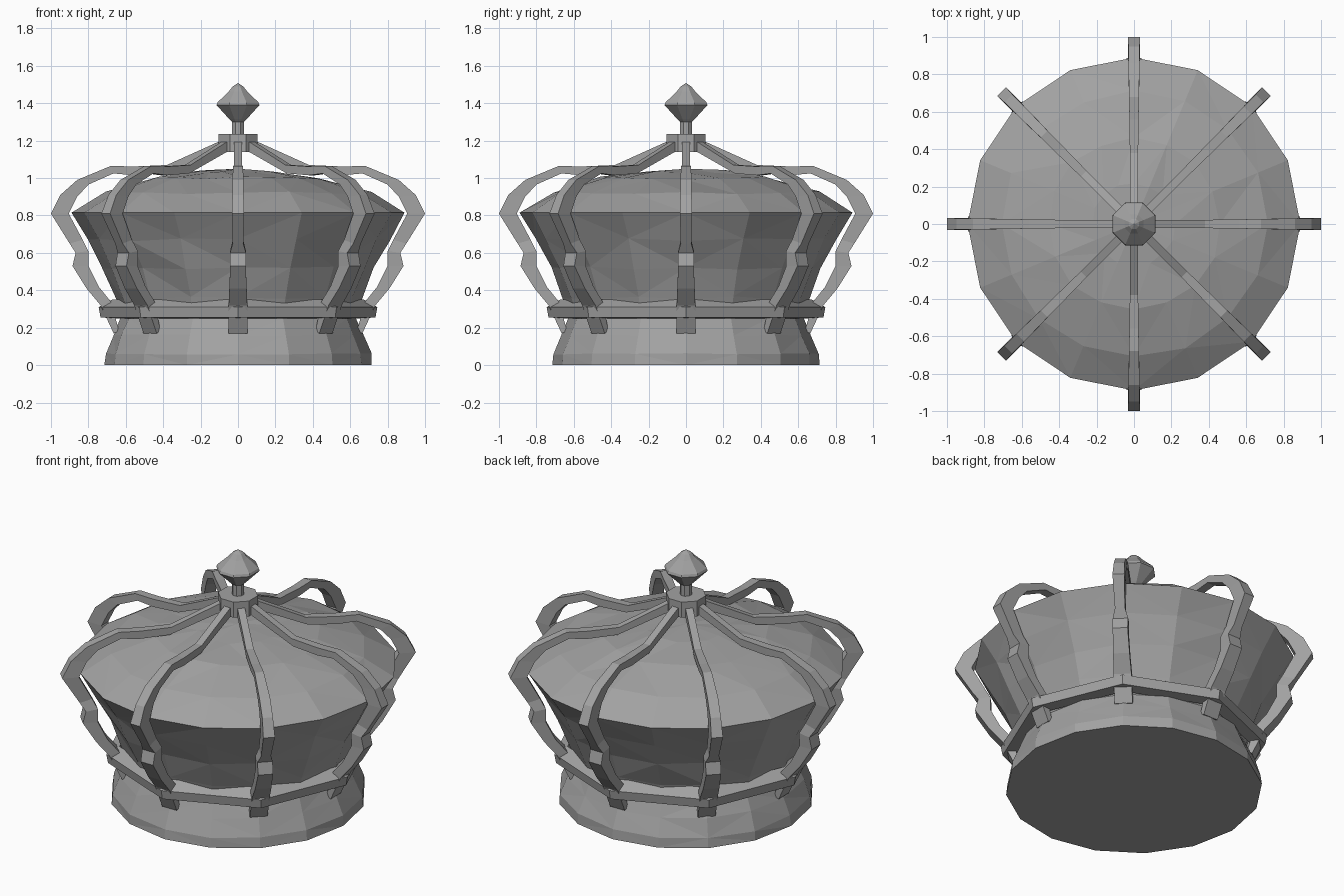
import bpy, bmesh, math, random

if "Cube" in bpy.data.objects:
    bpy.data.objects.remove(bpy.data.objects["Cube"])

random.seed(4)

grey = bpy.data.materials.new("plain grey")
grey.diffuse_color = (0.36, 0.36, 0.36, 1)
grey.use_nodes = True
grey.node_tree.nodes["Principled BSDF"].inputs["Base Color"].default_value = grey.diffuse_color


def finish(bm, name):
    bmesh.ops.recalc_face_normals(bm, faces=bm.faces[:])
    mesh = bpy.data.meshes.new(name)
    bm.to_mesh(mesh)
    bm.free()
    mesh.materials.append(grey)
    ob = bpy.data.objects.new(name, mesh)
    bpy.context.collection.objects.link(ob)
    return ob


def lathe(name, profile, sides, loop=False, jitter=0.0, fixed=()):
    """Turn (radius, z) points around z; loop closes the profile into a ring."""
    bm = bmesh.new()
    rows = []
    for i, (r, z) in enumerate(profile):
        if r == 0:
            rows.append([bm.verts.new((0, 0, z))])
            continue
        row = []
        for k in range(sides):
            a = 2 * math.pi * k / sides
            j = 0 if i in fixed else jitter
            rr = r + random.uniform(-j, j)
            zz = z + random.uniform(-j, j)
            row.append(bm.verts.new((rr * math.cos(a), rr * math.sin(a), zz)))
        rows.append(row)
    pairs = list(zip(rows, rows[1:]))
    if loop:
        pairs.append((rows[-1], rows[0]))
    for a, b in pairs:
        for k in range(sides):
            n = (k + 1) % sides
            if len(b) == 1:
                bm.faces.new((a[k], a[n], b[0]))
            else:
                bm.faces.new((a[k], a[n], b[n], b[k]))
    if not loop:
        for row in (rows[0], rows[-1]):
            if len(row) > 2:
                bm.faces.new(row)
    if jitter:
        bmesh.ops.triangulate(bm, faces=[f for f in bm.faces if len(f.verts) == 4])
    return finish(bm, name)


# Base band
lathe("base_band", [(0.715, 0), (0.71, 0.06), (0.67, 0.16), (0.63, 0.25)],
      16, jitter=0.005, fixed=(0, 3))

# Faceted cushion with a sharp rim and shallow dome
lathe("cushion", [(0.62, 0.24), (0.655, 0.36), (0.725, 0.52), (0.805, 0.67),
                  (0.89, 0.815), (0.71, 0.92), (0.46, 1.0), (0.22, 1.035), (0, 1.05)],
      16, jitter=0.009, fixed=(0, 4))

# Octagonal band tying the arches together
lathe("arch_ring", [(0.735, 0.255), (0.745, 0.31), (0.67, 0.352), (0.66, 0.25)],
      8, loop=True)

# Arch stations: outer r, outer z, inner r, inner z, half width
stations = [
    (0.665, 0.17, 0.635, 0.18, 0.05),
    (0.735, 0.32, 0.68, 0.34, 0.05),
    (0.81, 0.41, 0.745, 0.42, 0.046),
    (0.885, 0.53, 0.80, 0.53, 0.042),
    (0.868, 0.60, 0.80, 0.61, 0.043),
    (0.90, 0.65, 0.83, 0.67, 0.028),
    (1.00, 0.81, 0.905, 0.81, 0.033),
    (0.95, 0.91, 0.86, 0.90, 0.030),
    (0.86, 0.99, 0.80, 0.965, 0.030),
    (0.68, 1.065, 0.665, 1.025, 0.026),
    (0.56, 1.062, 0.56, 1.015, 0.025),
    (0.38, 1.07, 0.39, 1.025, 0.022),
    (0.28, 1.115, 0.29, 1.065, 0.021),
    (0.08, 1.205, 0.08, 1.15, 0.021),
]


def arch(name, angle):
    bm = bmesh.new()
    c, s = math.cos(angle), math.sin(angle)
    rings = []
    for ro, zo, ri, zi, w in stations:
        corners = ((ro, -w, zo), (ro, w, zo), (ri, w, zi), (ri, -w, zi))
        rings.append([bm.verts.new((r * c - t * s, r * s + t * c, z))
                      for r, t, z in corners])
    for a, b in zip(rings, rings[1:]):
        for k in range(4):
            n = (k + 1) % 4
            bm.faces.new((a[k], a[n], b[n], b[k]))
    bm.faces.new(rings[0])
    bm.faces.new(rings[-1])
    finish(bm, name)


for i in range(8):
    arch(f"arch_{i + 1}", i * math.pi / 4)

# Hub where the arches meet
hub = lathe("hub", [(0.113, 1.14), (0.113, 1.235)], 8)
hub.rotation_euler.z = math.pi / 8

# Finial: stem and faceted jewel
finial = lathe("finial", [(0.034, 1.22), (0.034, 1.30), (0.05, 1.315), (0.124, 1.39),
                          (0.118, 1.405), (0.055, 1.462), (0.03, 1.49), (0, 1.508)], 8)
finial.rotation_euler.z = math.pi / 8
